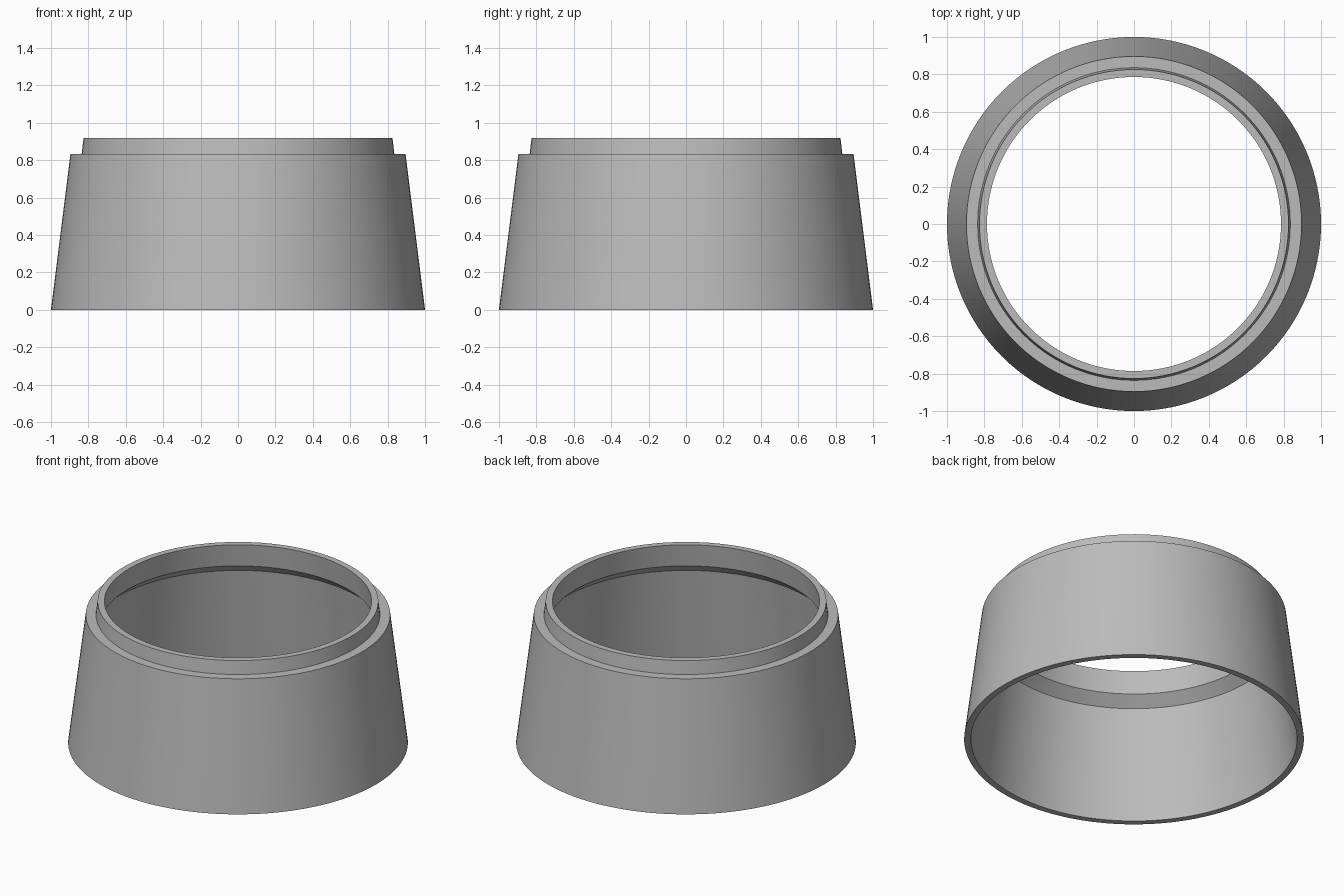
import bpy
import bmesh
import math

cube = bpy.data.objects.get("Cube")
if cube:
    bpy.data.objects.remove(cube, do_unlink=True)

SEGMENTS = 128

# Plain grey material
grey = bpy.data.materials.new("plain_grey")
grey.use_nodes = True
colour = (0.5, 0.5, 0.5, 1.0)
grey.diffuse_color = colour
grey.node_tree.nodes["Principled BSDF"].inputs["Base Color"].default_value = colour


def lathe(name, profile, material):
    """Spin a closed (radius, height) profile into a ring about z."""
    bm = bmesh.new()
    rings = []
    for radius, height in profile:
        rings.append([
            bm.verts.new((radius * math.cos(math.tau * i / SEGMENTS),
                          radius * math.sin(math.tau * i / SEGMENTS), height))
            for i in range(SEGMENTS)])
    for k, lower in enumerate(rings):
        upper = rings[(k + 1) % len(rings)]
        for i in range(SEGMENTS):
            j = (i + 1) % SEGMENTS
            bm.faces.new((lower[i], lower[j], upper[j], upper[i]))
    bmesh.ops.recalc_face_normals(bm, faces=bm.faces)
    mesh = bpy.data.meshes.new(name)
    bm.to_mesh(mesh)
    bm.free()
    mesh.materials.append(material)
    obj = bpy.data.objects.new(name, mesh)
    bpy.context.collection.objects.link(obj)
    bpy.ops.object.select_all(action="DESELECT")
    obj.select_set(True)
    bpy.context.view_layer.objects.active = obj
    bpy.ops.object.shade_smooth_by_angle(angle=math.radians(25))
    return obj


# Hollow tapered collar: outer wall, shoulder, raised lip, sloped inner ledge
lathe("tapered_collar", [
    (1.0, 0.0),
    (0.896, 0.832),
    (0.836, 0.832),
    (0.826, 0.918),
    (0.786, 0.918),
    (0.804, 0.773),
    (0.871, 0.712),
    (0.96, 0.0),
], grey)
